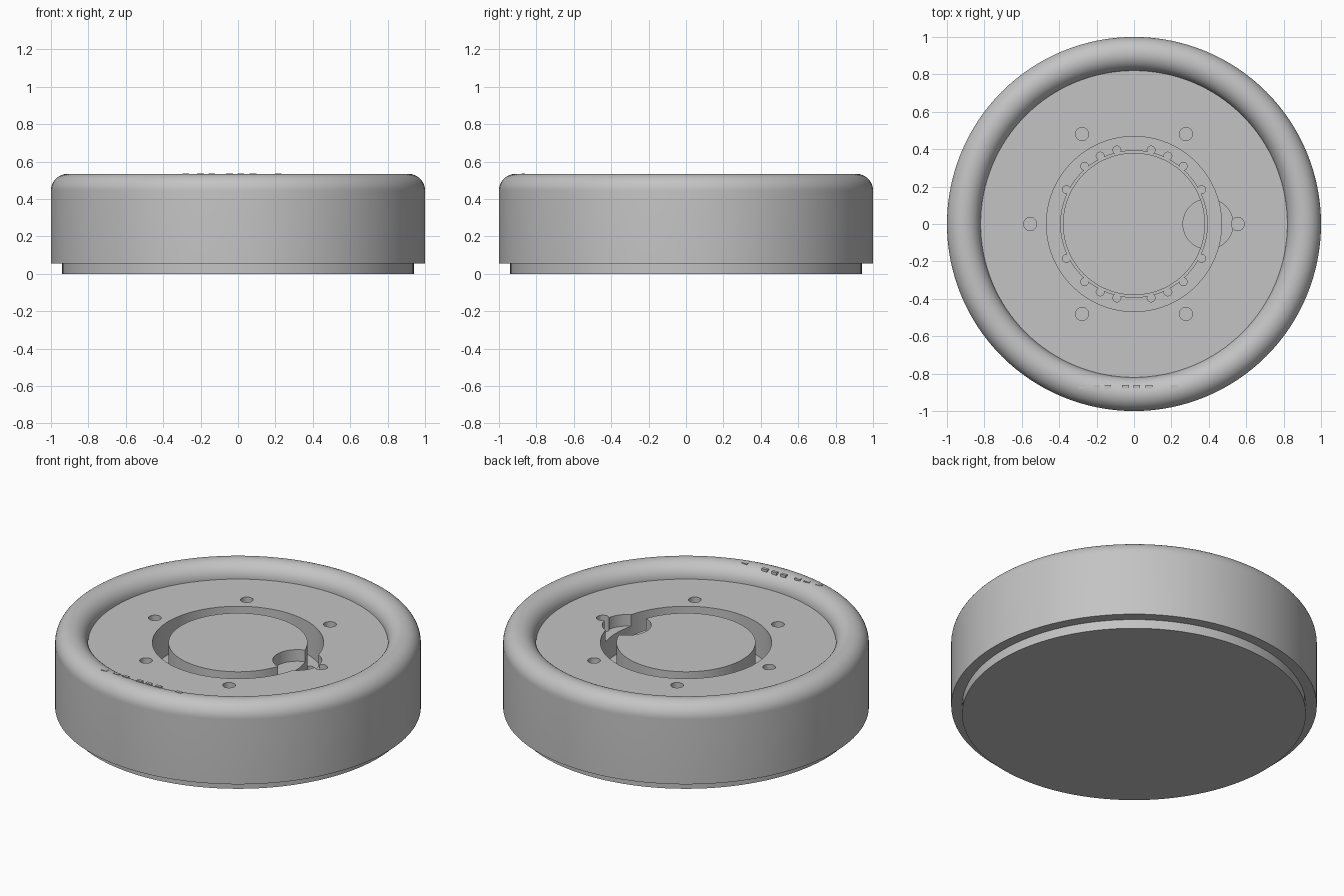
import bpy, bmesh
from math import sin, cos, pi, radians
from mathutils import Matrix, Vector

cube = bpy.data.objects.get("Cube")
if cube:
    bpy.data.objects.remove(cube, do_unlink=True)

grey = bpy.data.materials.new("plain grey")
grey.use_nodes = True
COLOUR = (0.55, 0.55, 0.55, 1)
grey.diffuse_color = COLOUR
grey.node_tree.nodes["Principled BSDF"].inputs["Base Color"].default_value = COLOUR

DECK = 0.445      # height of the flat top plate
RIM = 0.09        # radius of the rounded rim
GROOVE = 0.245    # height of the groove floor


def make_object(name, bm):
    bmesh.ops.recalc_face_normals(bm, faces=bm.faces)
    mesh = bpy.data.meshes.new(name)
    bm.to_mesh(mesh)
    bm.free()
    mesh.materials.append(grey)
    obj = bpy.data.objects.new(name, mesh)
    bpy.context.collection.objects.link(obj)
    return obj


def lathe(name, profile, steps):
    bm = bmesh.new()
    verts = [bm.verts.new((r, 0, z)) for r, z in profile]
    edges = [bm.edges.new(pair) for pair in zip(verts, verts[1:])]
    bmesh.ops.spin(bm, geom=verts + edges, cent=(0, 0, 0), axis=(0, 0, 1),
                   angle=2 * pi, steps=steps, use_duplicate=False)
    bmesh.ops.remove_doubles(bm, verts=bm.verts, dist=1e-5)
    return make_object(name, bm)


def drill(target, name, centres, radius, bottom, top, sides=32):
    """Cut round holes into the target."""
    bm = bmesh.new()
    for x, y in centres:
        bmesh.ops.create_cone(
            bm, cap_ends=True, segments=sides, radius1=radius, radius2=radius,
            depth=top - bottom,
            matrix=Matrix.Translation((x, y, (top + bottom) / 2)))
    cutter = make_object(name, bm)
    cutter.hide_render = True
    mod = target.modifiers.new(name, "BOOLEAN")
    mod.operation, mod.solver, mod.object = "DIFFERENCE", "EXACT", cutter
    bpy.context.view_layer.objects.active = target
    bpy.ops.object.modifier_apply(modifier=mod.name)
    bpy.data.objects.remove(cutter, do_unlink=True)


def polar(radius, degrees):
    return radius * cos(radians(degrees)), radius * sin(radians(degrees))


# Body: base step, side wall, rounded rim, deck, ring groove and centre island
rim = [(1 - RIM + RIM * cos(pi * i / 24), DECK + RIM * sin(pi * i / 24))
       for i in range(25)]
profile = ([(0, 0), (0.94, 0), (0.94, 0.055), (1, 0.055)] + rim +
           [(0.468, DECK), (0.468, GROOVE), (0.392, GROOVE), (0.392, 0.2),
            (0.38, 0.2), (0.38, DECK), (0, DECK)])
body = lathe("round_body", profile, 128)

# Screw holes around the deck
drill(body, "screw_holes", [polar(0.555, 60 * i) for i in range(6)],
      0.035, DECK - 0.1, DECK + 0.1)

# Finger pocket across the groove
drill(body, "finger_pocket", [(0.396, 0)], 0.134, DECK - 0.07, DECK + 0.1, 64)

# Scallops along the slot in the groove floor
angles = [27, 49.5, 63.5, 77]
angles += [180 - a for a in angles]
angles += [-a for a in angles]
drill(body, "scallops", [polar(0.406, a) for a in angles],
      0.021, 0.207, GROOVE + 0.02, 16)

# Small raised marks on the front of the rim
bm = bmesh.new()
for x in (-0.28, -0.2, -0.14, -0.045, 0.015, 0.08, 0.215):
    bmesh.ops.create_cube(bm, size=1, matrix=Matrix.Translation((x, -0.87, 0.525))
                          @ Matrix.Diagonal((0.036, 0.018, 0.024, 1)))
make_object("rim_marks", bm)

# Smooth the round surfaces and keep hard edges
bpy.ops.object.select_all(action="DESELECT")
body.select_set(True)
bpy.context.view_layer.objects.active = body
bpy.ops.object.shade_smooth_by_angle(angle=radians(30))
